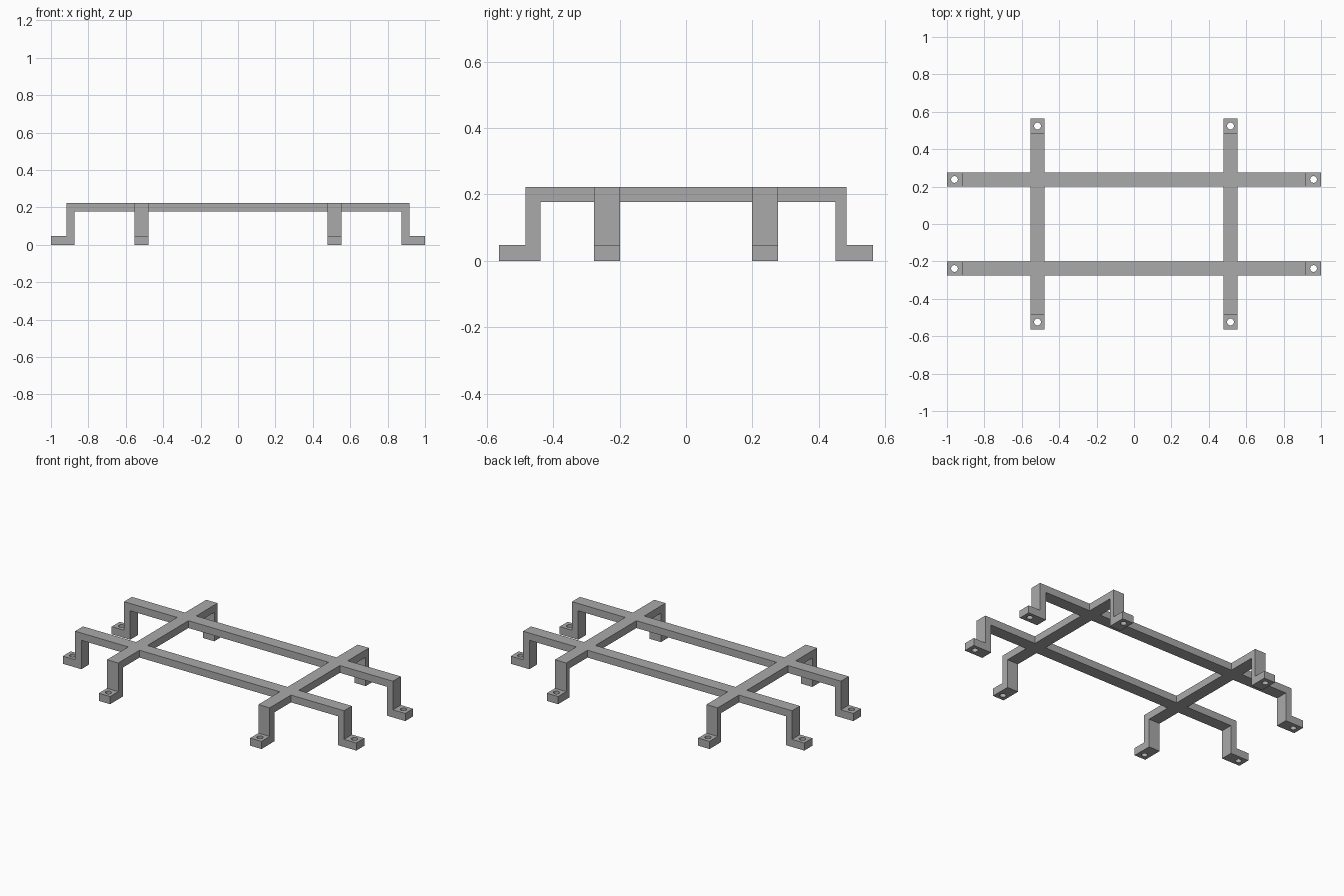
import bpy
import bmesh
from mathutils import Vector

cube = bpy.data.objects.get("Cube")
if cube:
    bpy.data.objects.remove(cube, do_unlink=True)

TOP, UNDER, FOOT = 0.223, 0.178, 0.047   # heights of bar top, bar underside, foot top
WIDTH = 0.077
HOLE_RADIUS = 0.018

grey = bpy.data.materials.new("plain grey")
grey.use_nodes = True
colour = (0.40, 0.40, 0.40, 1)
grey.diffuse_color = colour
grey.node_tree.nodes["Principled BSDF"].inputs["Base Color"].default_value = colour


def add_object(name, bm):
    bmesh.ops.recalc_face_normals(bm, faces=bm.faces)
    mesh = bpy.data.meshes.new(name)
    bm.to_mesh(mesh)
    bm.free()
    mesh.materials.append(grey)
    obj = bpy.data.objects.new(name, mesh)
    bpy.context.collection.objects.link(obj)
    return obj


def bracket(name, axis, offset, end, outer, inner_low, inner_high):
    """Bar with a bent leg and foot at each end, extruded across its width."""
    profile = [(-end, 0), (inner_low, 0), (inner_low, UNDER),
               (inner_high, UNDER), (inner_high, 0), (end, 0),
               (end, FOOT), (outer, FOOT), (outer, TOP),
               (-outer, TOP), (-outer, FOOT), (-end, FOOT)]
    side = offset - WIDTH / 2
    bm = bmesh.new()
    if axis == "x":
        verts = [bm.verts.new((a, side, z)) for a, z in profile]
        across = Vector((0, WIDTH, 0))
    else:
        verts = [bm.verts.new((side, a, z)) for a, z in profile]
        across = Vector((WIDTH, 0, 0))
    face = bm.faces.new(verts)
    made = bmesh.ops.extrude_face_region(bm, geom=[face])["geom"]
    bmesh.ops.translate(bm, vec=across,
                        verts=[g for g in made if isinstance(g, bmesh.types.BMVert)])
    return add_object(name, bm)


def combine(target, other, operation):
    """Apply a boolean to the target and discard the other solid."""
    mod = target.modifiers.new(operation.lower(), "BOOLEAN")
    mod.operation, mod.solver, mod.object = operation, "EXACT", other
    bpy.context.view_layer.objects.active = target
    bpy.ops.object.modifier_apply(modifier=mod.name)
    bpy.data.objects.remove(other, do_unlink=True)


# Two long rails and two cross bars
RAIL_Y, CROSS_X = 0.238, 0.516
frame = bracket("frame", "x", -RAIL_Y, 1.0, 0.916, -0.874, 0.874)
others = [bracket("back_rail", "x", RAIL_Y, 1.0, 0.916, -0.874, 0.874)]
for name, s in (("right_cross_bar", -1), ("left_cross_bar", 1)):
    others.append(bracket(name, "y", s * CROSS_X, 0.563, 0.483, -0.438, 0.451))
for part in others:
    combine(frame, part, "UNION")

# Screw holes through the eight feet
bm = bmesh.new()
for sx in (-1, 1):
    for sy in (-1, 1):
        for x, y in ((0.96, RAIL_Y), (CROSS_X, 0.524)):
            made = bmesh.ops.create_cone(bm, cap_ends=True, segments=24, depth=0.1,
                                         radius1=HOLE_RADIUS, radius2=HOLE_RADIUS)
            bmesh.ops.translate(bm, verts=made["verts"],
                                vec=(sx * x, sy * y, FOOT / 2))
holes = add_object("screw_holes", bm)
holes.hide_render = True
combine(frame, holes, "DIFFERENCE")

# Crisp flat faces, smooth hole walls
bpy.ops.object.select_all(action="DESELECT")
frame.select_set(True)
bpy.context.view_layer.objects.active = frame
bpy.ops.object.shade_smooth_by_angle(angle=0.5)
